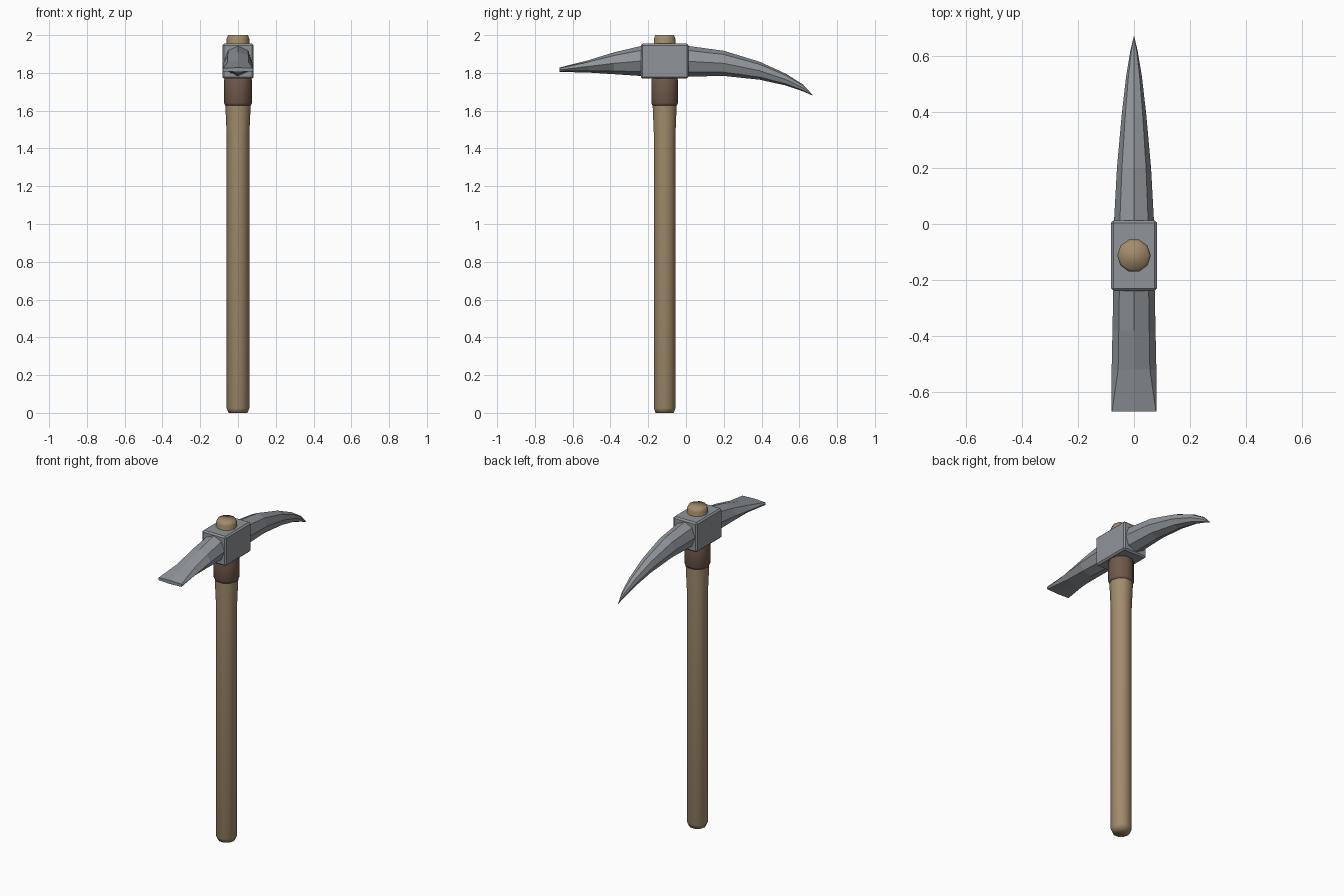
import bpy, bmesh, math

cube = bpy.data.objects.get("Cube")
if cube:
    bpy.data.objects.remove(cube, do_unlink=True)

AXIS_Y = -0.113


def material(name, rgb):
    mat = bpy.data.materials.new(name)
    mat.use_nodes = True
    mat.diffuse_color = (*rgb, 1)
    bsdf = mat.node_tree.nodes["Principled BSDF"]
    bsdf.inputs["Base Color"].default_value = (*rgb, 1)
    bsdf.inputs["Roughness"].default_value = 0.7
    return mat


wood = material("wood", (0.36, 0.26, 0.15))
leather = material("dark brown", (0.16, 0.1, 0.07))
steel = material("steel", (0.28, 0.3, 0.32))


def skin_rings(name, rings, mat, smooth=False):
    """Join equal-sized rings of points into a closed tube."""
    bm = bmesh.new()
    loops = [[bm.verts.new(p) for p in ring] for ring in rings]
    for a, b in zip(loops, loops[1:]):
        n = len(a)
        for i in range(n):
            j = (i + 1) % n
            bm.faces.new((a[i], a[j], b[j], b[i]))
    bm.faces.new(loops[0])
    bm.faces.new(loops[-1])
    bmesh.ops.recalc_face_normals(bm, faces=bm.faces)
    mesh = bpy.data.meshes.new(name)
    bm.to_mesh(mesh)
    bm.free()
    mesh.materials.append(mat)
    for poly in mesh.polygons:
        poly.use_smooth = smooth
    obj = bpy.data.objects.new(name, mesh)
    bpy.context.collection.objects.link(obj)
    return obj


def lathe(name, profile, mat, sides=10):
    """Turn (radius, height) pairs about the handle axis."""
    turns = [math.tau * i / sides for i in range(sides)]
    rings = [[(r * math.cos(t), AXIS_Y + r * math.sin(t), z) for t in turns]
             for r, z in profile]
    return skin_rings(name, rings, mat, smooth=True)


def blade(name, stations, mat):
    """Loft eight-sided sections: y, half width, bottom, top, shoulder."""
    rings = []
    for y, w, low, high, k in stations:
        mid, h = (low + high) / 2, (high - low) / 2
        d = 0.707 * h
        right = [(0, high), (k * w, mid + d), (w, mid), (k * w, mid - d), (0, low)]
        left = [(-x, z) for x, z in right[3:0:-1]]
        rings.append([(x, y, z) for x, z in right + left])
    return skin_rings(name, rings, mat)


# Handle, flaring under the head and poking out above it
lathe("handle", [(0.05, 0), (0.06, 0.025), (0.06, 1.47), (0.067, 1.63),
                 (0.067, 1.76), (0.06, 1.8), (0.06, 1.98), (0.052, 2)], wood)

# Binding below the head
lathe("collar", [(0.068, 1.627), (0.074, 1.64), (0.074, 1.76), (0.07, 1.775)], leather)

# Head block with narrow chamfers
bpy.ops.mesh.primitive_cube_add(size=1, location=(0, AXIS_Y, 1.862))
block = bpy.context.object
block.name = "head_block"
block.scale = (0.165, 0.252, 0.185)
bpy.ops.object.transform_apply(location=False, rotation=False, scale=True)
block.data.materials.append(steel)
chamfer = block.modifiers.new("chamfer", "BEVEL")
chamfer.width = 0.009
chamfer.segments = 1

# Curved pick point at the back
blade("pick_spike", [(0, 0.072, 1.78, 1.944, 0.707),
                     (0.2, 0.061, 1.784, 1.917, 0.707),
                     (0.39, 0.044, 1.764, 1.859, 0.707),
                     (0.53, 0.028, 1.733, 1.795, 0.707),
                     (0.62, 0.013, 1.702, 1.738, 0.707),
                     (0.67, 0.001, 1.68, 1.684, 0.707)], steel)

# Flat chisel edge at the front
blade("chisel_blade", [(-0.23, 0.074, 1.783, 1.944, 0.707),
                       (-0.38, 0.077, 1.793, 1.909, 0.707),
                       (-0.52, 0.08, 1.802, 1.866, 0.707),
                       (-0.67, 0.081, 1.805, 1.828, 0.97)], steel)
